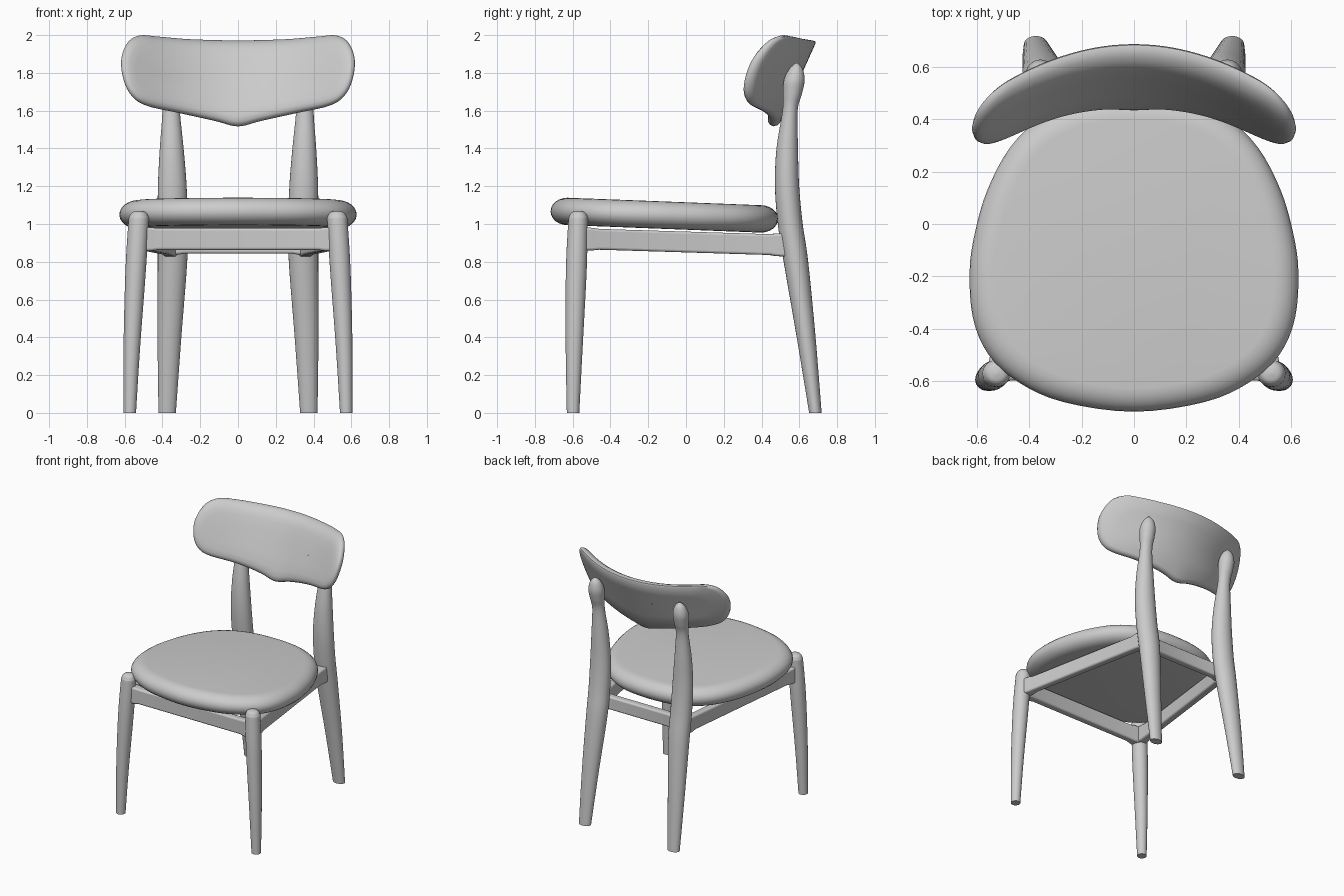
import bpy, bmesh, math
from mathutils import Vector

cube = bpy.data.objects.get("Cube")
if cube:
    bpy.data.objects.remove(cube, do_unlink=True)

grey = bpy.data.materials.new("light_grey")
grey.use_nodes = True
COLOUR = (0.6, 0.6, 0.6, 1)
grey.diffuse_color = COLOUR
grey.node_tree.nodes["Principled BSDF"].inputs["Base Color"].default_value = COLOUR


def spline(points, steps, closed=False):
    """Catmull-Rom curve through points of any dimension."""
    pts = [Vector(p) for p in points]
    n = len(pts)
    at = (lambda i: pts[i % n]) if closed else (lambda i: pts[max(0, min(n - 1, i))])
    out = []
    for i in range(n if closed else n - 1):
        a, b, c, d = at(i - 1), at(i), at(i + 1), at(i + 2)
        for k in range(steps):
            t = k / steps
            out.append(b + (c - a) * (t / 2) + (2 * a - 5 * b + 4 * c - d) * (t * t / 2)
                       + (3 * b - a - 3 * c + d) * (t ** 3 / 2))
    return out if closed else out + [pts[-1]]


def mirrored_outline(half, steps):
    """Closed outline from a half profile whose ends lie on x = 0."""
    return spline(half + [(-x, v) for x, v in half[-2:0:-1]], steps, closed=True)


def loft(name, rings, caps=True, bevel=0, angle=40):
    """Skin a list of closed rings with quads."""
    bm = bmesh.new()
    loops = [[bm.verts.new(p) for p in ring] for ring in rings]
    for a, b in zip(loops, loops[1:]):
        for i in range(len(a)):
            j = (i + 1) % len(a)
            bm.faces.new((a[i], a[j], b[j], b[i]))
    if caps:
        bm.faces.new(loops[0][::-1])
        bm.faces.new(loops[-1])
    bmesh.ops.recalc_face_normals(bm, faces=bm.faces)
    mesh = bpy.data.meshes.new(name)
    bm.to_mesh(mesh)
    bm.free()
    mesh.materials.append(grey)
    obj = bpy.data.objects.new(name, mesh)
    bpy.context.collection.objects.link(obj)
    if bevel:
        mod = obj.modifiers.new("Rounded edges", "BEVEL")
        mod.width, mod.segments = bevel, 3
    bpy.ops.object.select_all(action="DESELECT")
    obj.select_set(True)
    bpy.context.view_layer.objects.active = obj
    bpy.ops.object.shade_smooth_by_angle(angle=math.radians(angle))
    return obj


def leg(name, stations, side, sides=28):
    """Turned leg from stations of x, y, z, x radius, y radius."""
    rings = []
    for x, y, z, rx, ry in spline(stations, 5):
        rings.append([(side * x + rx * math.cos(a), y + ry * math.sin(a), z)
                      for a in (math.tau * i / sides for i in range(sides))])
    loft(name, rings)


def rail(name, start, end, height, thick):
    """Flat board whose ends flare into the legs."""
    start, end = Vector(start), Vector(end)
    across = (end - start).cross(Vector((0, 0, 1))).normalized() * thick / 2
    rings = []
    for t, flare in ((0, 1.3), (0.06, 1.2), (0.09, 1), (0.91, 1), (0.94, 1.2), (1, 1.3)):
        c = start.lerp(end, t)
        up = Vector((0, 0, height / 2 * (1 + (flare - 1) * 0.4)))
        w = across * flare
        rings.append([c - w - up, c + w - up, c + w + up, c - w + up])
    loft(name, rings, bevel=0.012)


# Legs
front_leg = [(0.573, -0.598, 0, 0.033, 0.033), (0.562, -0.592, 0.35, 0.044, 0.045),
             (0.542, -0.581, 0.75, 0.054, 0.055), (0.527, -0.572, 1.0, 0.054, 0.052),
             (0.525, -0.57, 1.04, 0.05, 0.048), (0.524, -0.57, 1.062, 0.035, 0.034),
             (0.524, -0.57, 1.07, 0.006, 0.006)]
back_leg = [(0.375, 0.685, 0, 0.046, 0.033), (0.363, 0.636, 0.4, 0.063, 0.05),
            (0.347, 0.582, 0.8, 0.078, 0.065), (0.346, 0.552, 1.0, 0.079, 0.066),
            (0.348, 0.535, 1.2, 0.076, 0.064), (0.351, 0.536, 1.4, 0.063, 0.057),
            (0.354, 0.551, 1.6, 0.046, 0.04), (0.356, 0.564, 1.69, 0.052, 0.05),
            (0.357, 0.573, 1.76, 0.056, 0.055), (0.357, 0.582, 1.82, 0.038, 0.036),
            (0.357, 0.586, 1.852, 0.006, 0.006)]
for side, word in ((1, "left"), (-1, "right")):
    leg("front_leg_" + word, front_leg, side)
    leg("back_leg_" + word, back_leg, side)
    rail("side_rail_" + word, (side * 0.525, -0.56, 0.922), (side * 0.355, 0.54, 0.888), 0.11, 0.055)

# Cross rails under the seat
rail("front_rail", (-0.52, -0.565, 0.92), (0.52, -0.565, 0.92), 0.115, 0.055)
rail("back_rail", (-0.35, 0.51, 0.893), (0.35, 0.51, 0.893), 0.1, 0.055)

# Seat cushion, sloping gently to the back
seat_half = [(0, 0.487), (0.2, 0.468), (0.36, 0.4), (0.475, 0.29), (0.56, 0.13), (0.607, -0.03),
             (0.628, -0.18), (0.615, -0.36), (0.555, -0.5), (0.44, -0.605), (0.27, -0.68), (0, -0.717)]
seat_outline = mirrored_outline(seat_half, 4)
R = 0.0725
seat_rings = []
for i in range(13):
    a = math.pi * (i / 12 - 0.5)
    inset, z = 0.09 * (1 - math.cos(a)), 1.043 + R * math.sin(a)
    shrink = 1 - inset / 0.61
    seat_rings.append([(x * shrink, -0.115 + (y + 0.115) * shrink, z - 0.033 * y)
                       for x, y in seat_outline])
loft("seat", seat_rings)

# Backrest: curved, tilted panel with a softly rounded front
back_half = [(0, 1.972), (0.25, 1.978), (0.42, 1.992), (0.52, 1.998), (0.585, 1.96), (0.618, 1.87),
             (0.605, 1.76), (0.56, 1.675), (0.48, 1.625), (0.3, 1.585), (0.12, 1.545), (0, 1.517)]
back_outline = mirrored_outline(back_half, 6)
rest_rings = []
for inset, depth in ((1, 0), (0.5, 0), (0.07, 0), (0.02, 0.008), (0, 0.026), (0.03, 0.048),
                     (0.1, 0.066), (0.2, 0.077), (0.35, 0.083), (0.65, 0.085), (1, 0.085)):
    ring = []
    for x, z in back_outline:
        px = x * (1 - 0.35 * inset)
        pz = 1.78 + (z - 1.78) * (1 - inset)
        ring.append((px, 0.69 + 0.45 * (pz - 1.965) - 0.65 * px * px - depth, pz))
    rest_rings.append(ring)
loft("backrest", rest_rings, caps=False, angle=50)
